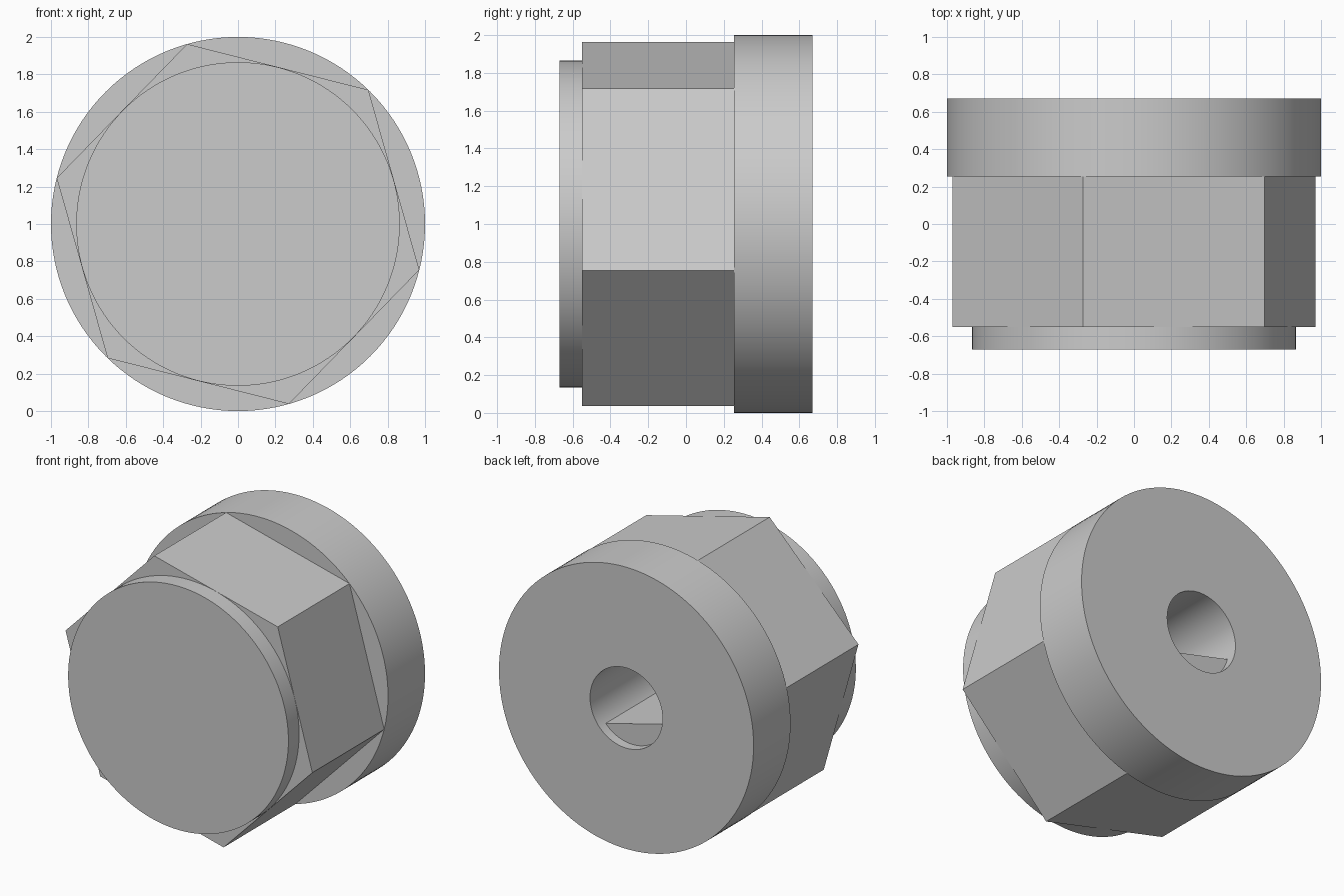
import bpy, bmesh
from math import sin, cos, pi, radians, acos

if "Cube" in bpy.data.objects:
    bpy.data.objects.remove(bpy.data.objects["Cube"])

TILT = radians(-14.2)      # turn of the hexagon and of the bore's flat
BORE = 0.285


def polygon(n, r, start=0.0):
    return [(r * cos(start + 2 * pi * i / n), r * sin(start + 2 * pi * i / n)) for i in range(n)]


def prism(name, outline, y0, y1):
    """Extrude an x/z outline (around the axis at z = 1) from y0 to y1."""
    bm = bmesh.new()
    face = bm.faces.new([bm.verts.new((x, y0, z + 1)) for x, z in outline])
    ext = bmesh.ops.extrude_face_region(bm, geom=[face])
    moved = [g for g in ext["geom"] if isinstance(g, bmesh.types.BMVert)]
    bmesh.ops.translate(bm, verts=moved, vec=(0, y1 - y0, 0))
    bmesh.ops.recalc_face_normals(bm, faces=bm.faces)
    mesh = bpy.data.meshes.new(name)
    bm.to_mesh(mesh)
    bm.free()
    obj = bpy.data.objects.new(name, mesh)
    bpy.context.collection.objects.link(obj)
    return obj


def activate(obj):
    bpy.ops.object.select_all(action="DESELECT")
    obj.select_set(True)
    bpy.context.view_layer.objects.active = obj


# Main parts: round collar, hexagonal body, front cap
collar = prism("collar", polygon(128, 1.0), 0.255, 0.67)
body = prism("hex_body", polygon(6, 1.0, TILT), -0.55, 0.255)
cap = prism("front_cap", polygon(128, 0.865), -0.67, -0.55)

# Blind shaft bore from the back, closed by the cap
cutter = prism("bore_cutter", polygon(64, BORE), -0.8, 0.9)
cutter.hide_render = True
for part in (collar, body):
    mod = part.modifiers.new("bore", "BOOLEAN")
    mod.operation = "DIFFERENCE"
    mod.solver = "EXACT"
    mod.object = cutter
    activate(part)
    bpy.ops.object.modifier_apply(modifier=mod.name)
bpy.data.objects.remove(cutter)

# Flat inside the bore, making it D-shaped, set back from the rim
r, dist = BORE + 0.015, 0.134
half = acos(dist / r)
mid = TILT - pi / 2
arc = [mid - half + 2 * half * i / 16 for i in range(17)]
flat = prism("shaft_flat", [(r * cos(a), r * sin(a)) for a in arc], -0.55, 0.60)

for part in (collar, body, cap, flat):
    activate(part)
    bpy.ops.object.shade_smooth_by_angle(angle=radians(30))
